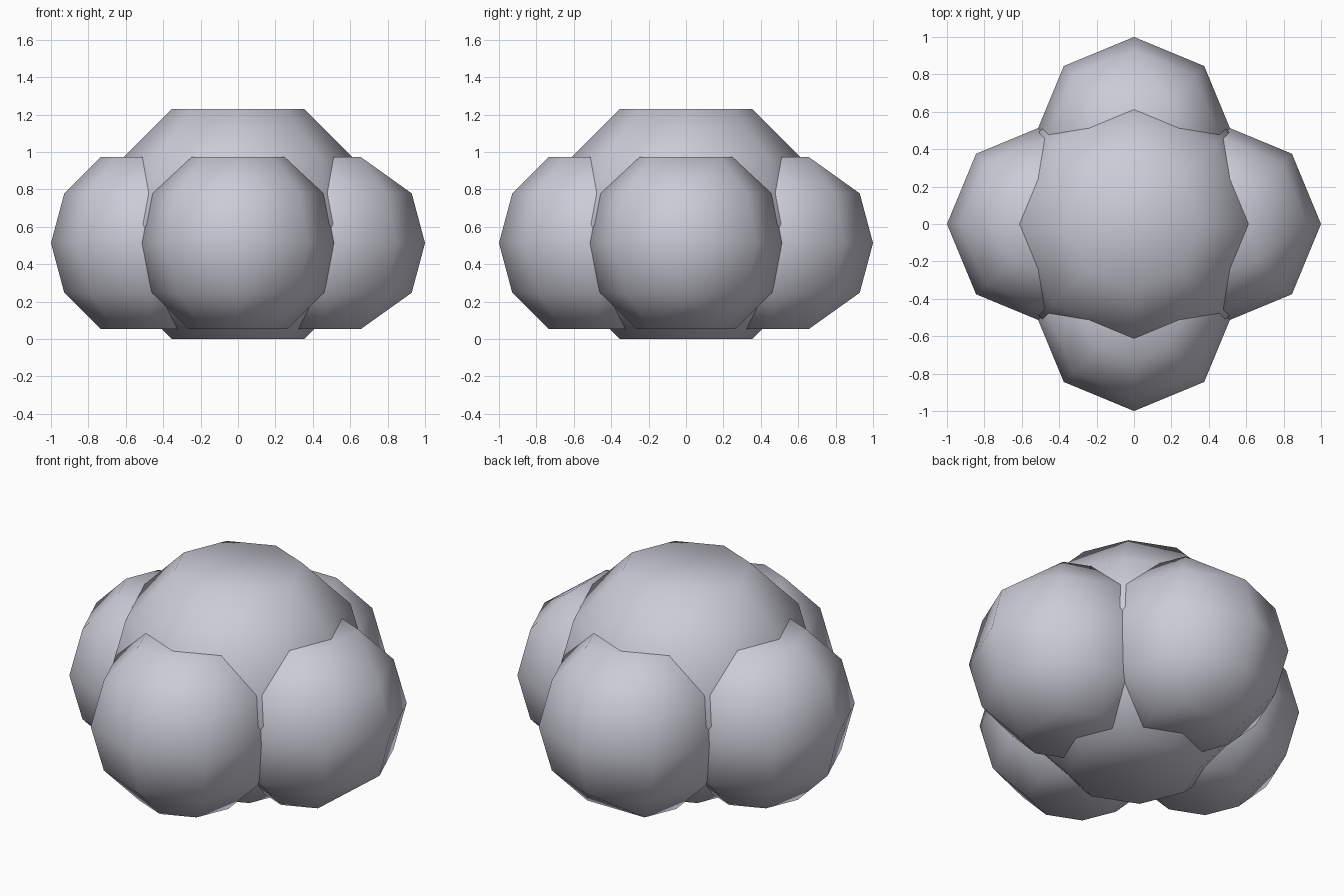
import bpy, bmesh, math

if "Cube" in bpy.data.objects:
    bpy.data.objects.remove(bpy.data.objects["Cube"])

grey = bpy.data.materials.new("soft_grey")
grey.diffuse_color = (0.6, 0.6, 0.68, 1)
grey.use_nodes = True
grey.node_tree.nodes["Principled BSDF"].inputs["Base Color"].default_value = grey.diffuse_color

SIDES = 8


def blunt_ball(name, radius, centre, notch=None):
    """Eight-sided ball with flat caps; notch is the cap corner left out."""
    bm = bmesh.new()
    rings = []
    for lat in (-60, -30, 0, 30, 60):
        r = radius * math.cos(math.radians(lat))
        z = radius * math.sin(math.radians(lat))
        ring = []
        for i in range(SIDES):
            if abs(lat) == 60 and i == notch:
                ring.append(None)
                continue
            a = math.tau * i / SIDES
            ring.append(bm.verts.new((r * math.cos(a), r * math.sin(a), z)))
        rings.append(ring)
    # Side bands; a left-out corner turns its two quads into triangles
    for low, high in zip(rings, rings[1:]):
        for i in range(SIDES):
            j = (i + 1) % SIDES
            bm.faces.new([v for v in (low[i], low[j], high[j], high[i]) if v])
        # Triangle closing the gap left by the missing corner
        for edge, full, flip in ((low, high, False), (high, low, True)):
            if None in edge:
                k = edge.index(None)
                tri = [edge[k - 1], edge[(k + 1) % SIDES], full[k]]
                bm.faces.new(tri[::-1] if flip else tri)
    # Flat caps
    bm.faces.new([v for v in reversed(rings[0]) if v])
    bm.faces.new([v for v in rings[-1] if v])
    bmesh.ops.recalc_face_normals(bm, faces=bm.faces[:])
    for f in bm.faces:
        f.smooth = True
    mesh = bpy.data.meshes.new(name)
    bm.to_mesh(mesh)
    bm.free()
    mesh.materials.append(grey)
    ob = bpy.data.objects.new(name, mesh)
    ob.location = centre
    bpy.context.collection.objects.link(ob)


# Large middle ball
blunt_ball("centre_ball", 0.71, (0, 0, 0.615))

# Four smaller balls around it
D = 0.469
for name, x, y, notch in (("right_ball", D, 0, 0), ("back_ball", 0, D, 2),
                          ("left_ball", -D, 0, None), ("front_ball", 0, -D, None)):
    blunt_ball(name, 0.531, (x, y, 0.513), notch)
